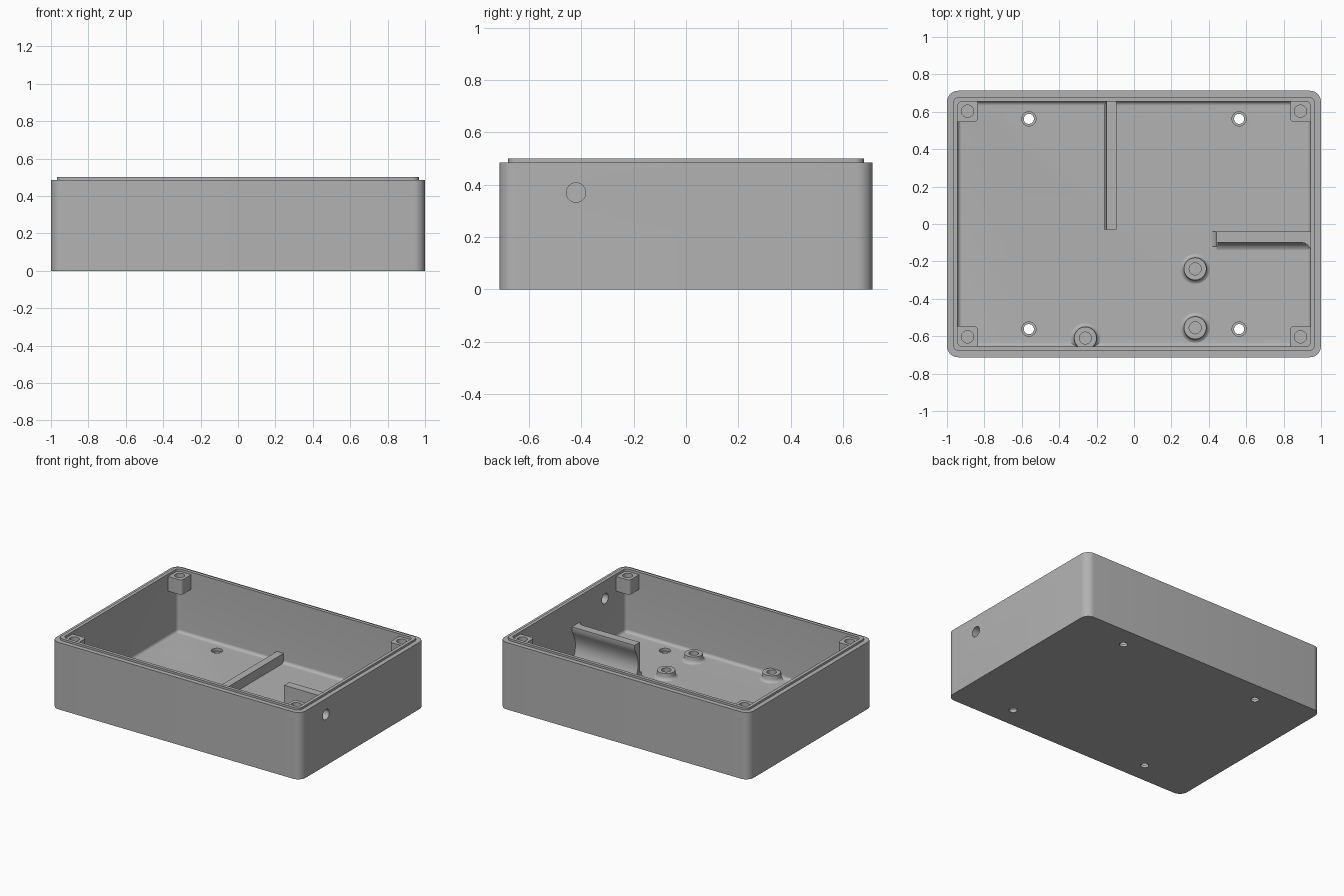
import bpy, bmesh, math
from mathutils import Vector

if "Cube" in bpy.data.objects:
    bpy.data.objects.remove(bpy.data.objects["Cube"], do_unlink=True)

grey = bpy.data.materials.new("plain_grey")
grey.use_nodes = True
COLOUR = (0.45, 0.45, 0.45, 1)
grey.diffuse_color = COLOUR
grey.node_tree.nodes["Principled BSDF"].inputs["Base Color"].default_value = COLOUR

FLOOR = 0.04
RIM = 0.485
TOP = 0.5
HALF_X, HALF_Y = 1.0, 0.7125
WALL = 0.057


def finish(name, bm):
    bmesh.ops.recalc_face_normals(bm, faces=bm.faces)
    mesh = bpy.data.meshes.new(name)
    bm.to_mesh(mesh)
    bm.free()
    obj = bpy.data.objects.new(name, mesh)
    bpy.context.collection.objects.link(obj)
    mesh.materials.append(grey)
    return obj


def prism(name, points, direction):
    """Extrude a closed outline of 3D points along a direction."""
    bm = bmesh.new()
    face = bm.faces.new([bm.verts.new(p) for p in points])
    new = bmesh.ops.extrude_face_region(bm, geom=[face])["geom"]
    moved = [g for g in new if isinstance(g, bmesh.types.BMVert)]
    bmesh.ops.translate(bm, verts=moved, vec=Vector(direction))
    return finish(name, bm)


def rounded_block(name, cx, cy, hx, hy, z0, z1, radius, fillet=0):
    """Upright block with rounded corners and an optional rounded bottom edge."""
    bm = bmesh.new()
    bmesh.ops.create_cube(bm, size=1)
    for v in bm.verts:
        v.co = (cx + v.co.x * 2 * hx, cy + v.co.y * 2 * hy, z1 if v.co.z > 0 else z0)
    upright = [e for e in bm.edges if abs(e.verts[0].co.z - e.verts[1].co.z) > 0.001]
    bmesh.ops.bevel(bm, geom=upright, offset=radius, segments=8, profile=0.5, affect='EDGES')
    if fillet:
        low = [e for e in bm.edges if all(abs(v.co.z - z0) < 1e-5 for v in e.verts)]
        bmesh.ops.bevel(bm, geom=low, offset=fillet, segments=8, profile=0.5, affect='EDGES')
    return finish(name, bm)


def lathe(name, profile, centre, steps=32):
    """Revolve (radius, height) points about a vertical axis."""
    bm = bmesh.new()
    verts = [bm.verts.new((r, 0, z)) for r, z in profile]
    edges = [bm.edges.new(pair) for pair in zip(verts, verts[1:])]
    bmesh.ops.spin(bm, geom=verts + edges, cent=(0, 0, 0), axis=(0, 0, 1),
                   angle=math.tau, steps=steps, use_duplicate=False)
    bmesh.ops.remove_doubles(bm, verts=bm.verts, dist=1e-5)
    bmesh.ops.translate(bm, verts=bm.verts, vec=(*centre, 0))
    return finish(name, bm)


def drill(name, centre, radius, length, axis='Z'):
    bm = bmesh.new()
    bmesh.ops.create_cone(bm, cap_ends=True, segments=32, radius1=radius,
                          radius2=radius, depth=length)
    obj = finish(name, bm)
    if axis == 'X':
        obj.rotation_euler.y = math.pi / 2
    obj.location = centre
    return obj


def combine(target, other, operation='DIFFERENCE'):
    """Apply a boolean and discard the tool."""
    bpy.context.view_layer.objects.active = target
    mod = target.modifiers.new("cut", 'BOOLEAN')
    mod.operation = operation
    mod.solver = 'EXACT'
    mod.object = other
    bpy.context.view_layer.update()
    bpy.ops.object.modifier_apply(modifier=mod.name)
    bpy.data.objects.remove(other, do_unlink=True)


# Enclosure shell with a raised lip and a filleted cavity
case = rounded_block("enclosure_shell", 0, 0, HALF_X, HALF_Y, 0, RIM, 0.06)
STEP = 0.033
combine(case, rounded_block("lip", 0, 0, HALF_X - STEP, HALF_Y - STEP, 0.2, TOP, 0.035), 'UNION')
combine(case, rounded_block("cavity", 0, 0, HALF_X - WALL, HALF_Y - WALL,
                            FLOOR, 0.7, 0.025, 0.022))

# Mounting holes in the floor, recessed from inside
for sx in (-1, 1):
    for sy in (-1, 1):
        spot = (sx * 0.562, sy * 0.562)
        combine(case, drill("hole", (*spot, 0), 0.027, 0.3))
        combine(case, drill("recess", (*spot, 0.07), 0.038, 0.1))

# Cable hole in the side wall
combine(case, drill("cable_hole", (1, -0.42, 0.37), 0.037, 0.3, 'X'))
parts = [case]

# Lid screw posts hanging in the corners
for sx, side in ((-1, "right"), (1, "left")):
    for sy, end in ((-1, "front"), (1, "back")):
        post = rounded_block(f"screw_post_{end}_{side}", sx * 0.896, sy * 0.607,
                             0.061, 0.061, 0.375, 0.482, 0.022)
        combine(post, drill("screw_hole", (sx * 0.89, sy * 0.603, 0.45), 0.033, 0.12))
        parts.append(post)

# Board standoffs with flared feet
STANDOFF = [(0.082, 0.039), (0.072, 0.043), (0.065, 0.05), (0.061, 0.06), (0.06, 0.087),
            (0.032, 0.087), (0.032, 0.045), (0, 0.045)]
for i, spot in enumerate([(0.327, -0.24), (0.327, -0.555), (-0.26, -0.61)]):
    parts.append(lathe(f"standoff_{i + 1}", STANDOFF, spot))

# Low divider rib from the back wall
rib = [(-0.158, 0.039), (-0.15, 0.045), (-0.147, 0.055), (-0.147, 0.11),
       (-0.093, 0.11), (-0.093, 0.039)]
parts.append(prism("divider_rib", [(x, -0.03, z) for x, z in rib], (0, 0.7, 0)))

# Tall bracket by the side wall: hollowed back face, flared foot
def foot(edge, turn=1):
    """Concave quarter arc from a vertical face down to the floor."""
    r = 0.05
    arc = [math.pi / 2 * k / 8 for k in range(9)]
    return [(edge - r + r * math.cos(a), FLOOR - 0.001 + r - r * math.sin(a)) for a in arc]


hollow = [(-0.04 - 0.04 * math.sin(math.pi * k / 10), 0.04 + 0.024 * k) for k in range(11)]
section = foot(-0.1) + hollow + [(-0.04, 0.31), (-0.1, 0.31)]
parts.append(prism("cable_bracket", [(0.44, y, z) for y, z in section], (0.51, 0, 0)))
flare = foot(0.44) + [(0.45, FLOOR - 0.001), (0.45, 0.09)]
parts.append(prism("bracket_end_flare", [(x, -0.04, z) for x, z in flare], (0, -0.08, 0)))
blend = [(0.05 * (1 - math.sin(math.pi * k / 16)), 0.05 * (1 - math.cos(math.pi * k / 16)))
         for k in range(9)] + [(0, 0)]
parts.append(prism("bracket_wall_blend", [(0.944 - a, -0.099 - b, FLOOR) for a, b in blend],
                   (0, 0, 0.27)))

# Smooth the rounded surfaces and keep crisp edges
for obj in parts:
    bpy.ops.object.select_all(action='DESELECT')
    obj.select_set(True)
    bpy.context.view_layer.objects.active = obj
    bpy.ops.object.shade_smooth_by_angle(angle=math.radians(30))
